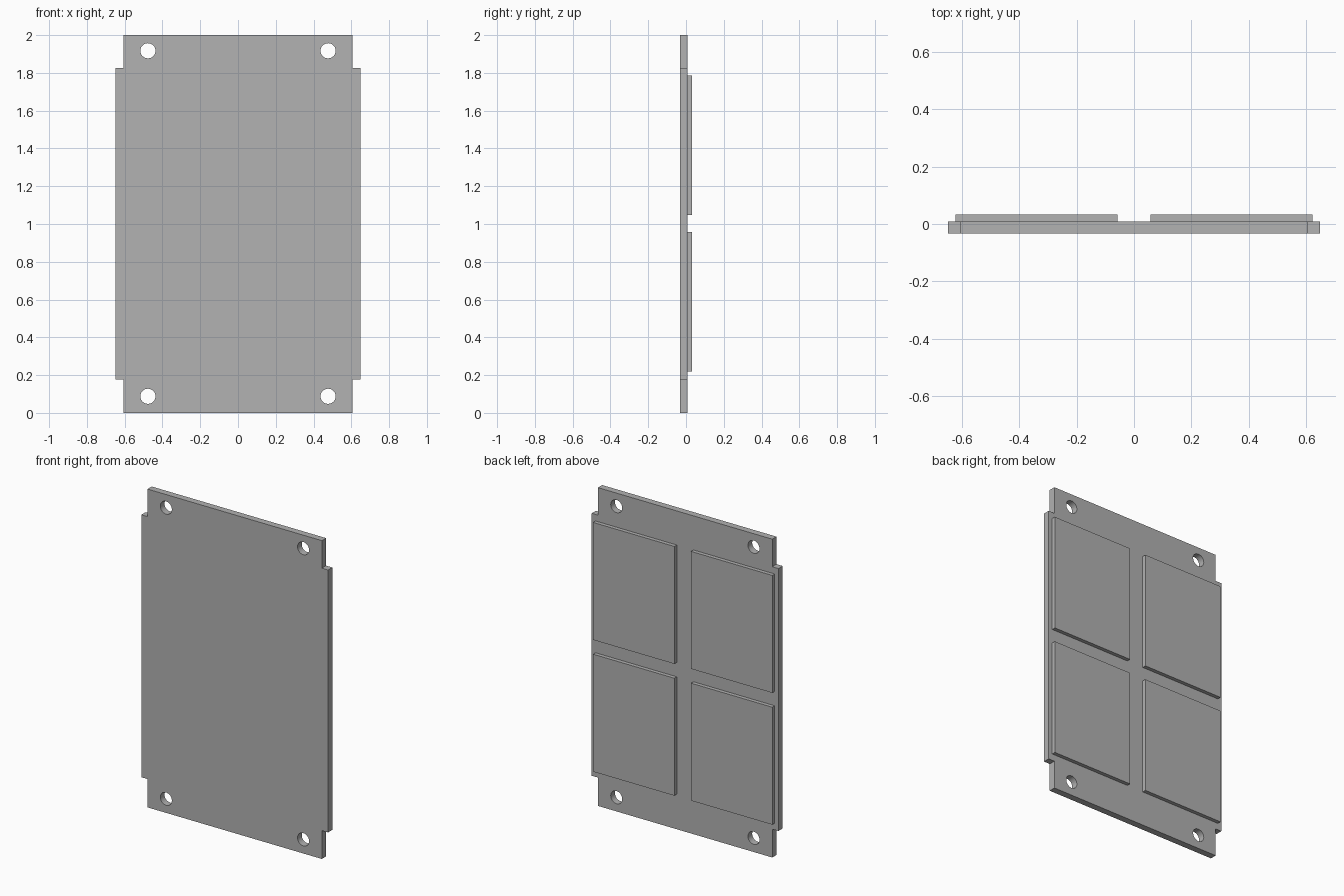
import bpy
import bmesh
from math import pi, radians
from mathutils import Matrix, Vector

cube = bpy.data.objects.get("Cube")
if cube:
    bpy.data.objects.remove(cube, do_unlink=True)

FRONT, MID, BACK = -0.033, 0.009, 0.033

grey = bpy.data.materials.new("plain grey")
grey.use_nodes = True
grey.diffuse_color = (0.445, 0.445, 0.445, 1)
grey.node_tree.nodes["Principled BSDF"].inputs["Base Color"].default_value = grey.diffuse_color


def make_object(name, bm):
    bmesh.ops.recalc_face_normals(bm, faces=bm.faces)
    mesh = bpy.data.meshes.new(name)
    bm.to_mesh(mesh)
    bm.free()
    mesh.materials.append(grey)
    obj = bpy.data.objects.new(name, mesh)
    bpy.context.collection.objects.link(obj)
    return obj


def slab(name, outline, y0, y1):
    """Extrude an (x, z) outline from y0 to y1."""
    bm = bmesh.new()
    face = bm.faces.new([bm.verts.new((x, y0, z)) for x, z in outline])
    result = bmesh.ops.extrude_face_region(bm, geom=[face])
    moved = [v for v in result["geom"] if isinstance(v, bmesh.types.BMVert)]
    bmesh.ops.translate(bm, verts=moved, vec=(0, y1 - y0, 0))
    return make_object(name, bm)


# Main plate with notched corners
right_side = [(0.606, 0), (0.606, 0.178), (0.649, 0.178),
              (0.649, 1.827), (0.606, 1.827), (0.606, 2)]
left_side = [(-x, z) for x, z in reversed(right_side)]
plate = slab("panel_plate", right_side + left_side, FRONT, MID)

# Four round mounting holes
bm = bmesh.new()
for x in (-0.477, 0.477):
    for z in (0.088, 1.917):
        place = Matrix.Translation(Vector((x, 0, z))) @ Matrix.Rotation(pi / 2, 4, "X")
        bmesh.ops.create_cone(bm, cap_ends=True, segments=48, radius1=0.04,
                              radius2=0.04, depth=0.2, matrix=place)
cutter = make_object("hole_cutter", bm)
cutter.hide_render = True

holes = plate.modifiers.new("mounting_holes", "BOOLEAN")
holes.operation = "DIFFERENCE"
holes.solver = "EXACT"
holes.object = cutter
bpy.ops.object.select_all(action="DESELECT")
plate.select_set(True)
bpy.context.view_layer.objects.active = plate
bpy.ops.object.modifier_apply(modifier=holes.name)
bpy.data.objects.remove(cutter, do_unlink=True)
bpy.ops.object.shade_smooth_by_angle(angle=radians(30))

# Four raised pads on the back
for side, sign in (("left", 1), ("right", -1)):
    for level, low, high in (("lower", 0.22, 0.958), ("upper", 1.048, 1.786)):
        inner, outer = sign * 0.058, sign * 0.623
        slab(f"{level}_{side}_pad",
             [(inner, low), (outer, low), (outer, high), (inner, high)], MID, BACK)
